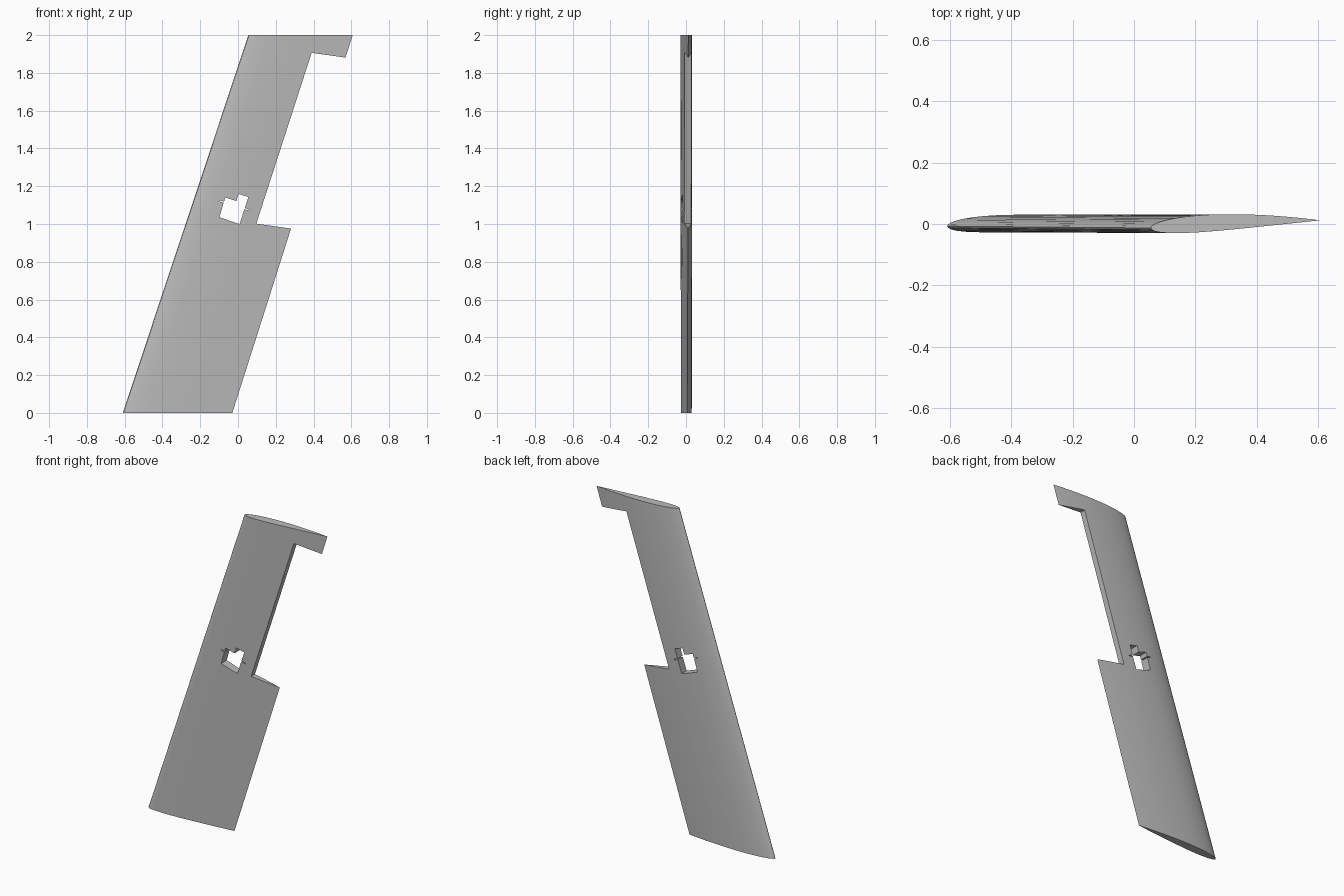
import bpy, bmesh, math

cube = bpy.data.objects.get("Cube")
if cube:
    bpy.data.objects.remove(cube)

grey = bpy.data.materials.new("plain grey")
grey.use_nodes = True
GREY = (0.5, 0.5, 0.5, 1)
grey.diffuse_color = GREY
grey.node_tree.nodes["Principled BSDF"].inputs["Base Color"].default_value = GREY


def make_object(name, bm):
    bmesh.ops.recalc_face_normals(bm, faces=bm.faces)
    mesh = bpy.data.meshes.new(name)
    bm.to_mesh(mesh)
    bm.free()
    mesh.materials.append(grey)
    obj = bpy.data.objects.new(name, mesh)
    bpy.context.collection.objects.link(obj)
    return obj


def section(bm, nose, tail, z, thick, camber, steps=20):
    """Closed aerofoil ring between a nose and a tail point (x, y)."""
    chord = tail[0] - nose[0]

    def vert(f, side):
        half = 5 * thick * (0.2969 * math.sqrt(f) - 0.126 * f - 0.3516 * f**2
                            + 0.2843 * f**3 - 0.1036 * f**4)
        y = nose[1] + f * (tail[1] - nose[1]) + 4 * camber * f * (1 - f) + side * half * chord
        return bm.verts.new((nose[0] + f * chord, y, z))

    spacing = [(1 - math.cos(math.pi * i / steps)) / 2 for i in range(steps + 1)]
    return [vert(f, 1) for f in reversed(spacing)] + [vert(f, -1) for f in spacing[1:-1]]


# Swept blade, lofted from root to tip
bm = bmesh.new()
root = section(bm, (-0.61, -0.007), (-0.03, 0.008), 0, 0.095, 0.005)
tip = section(bm, (0.055, -0.013), (0.607, 0.012), 2, 0.1, 0.008)
for i in range(len(root)):
    j = (i + 1) % len(root)
    bm.faces.new((root[i], root[j], tip[j], tip[i]))
bm.faces.new(root)
bm.faces.new(tip)
wing = make_object("wing", bm)


def cut(name, outline):
    """Cut an x-z outline straight through the wing."""
    bm = bmesh.new()
    face = bm.faces.new([bm.verts.new((x, -0.2, z)) for x, z in outline])
    moved = bmesh.ops.extrude_face_region(bm, geom=[face])["geom"]
    bmesh.ops.translate(bm, vec=(0, 0.4, 0),
                        verts=[v for v in moved if isinstance(v, bmesh.types.BMVert)])
    cutter = make_object(name, bm)
    cutter.hide_render = True
    mod = wing.modifiers.new(name, "BOOLEAN")
    mod.operation = "DIFFERENCE"
    mod.solver = "EXACT"
    mod.object = cutter
    bpy.context.view_layer.objects.active = wing
    bpy.ops.object.modifier_apply(modifier=name)
    bpy.data.objects.remove(cutter)


# Control surface recess in the trailing edge
cut("recess_cutter", [(0.097, 1.002), (0.39, 1.906), (0.75, 1.856), (0.45, 0.951)])

# Servo opening with screw slots at both sides
cut("servo_cutter", [
    (-0.098, 1.036), (0.008, 0.999), (0.034, 1.079), (0.06, 1.07), (0.062, 1.076),
    (0.036, 1.085), (0.055, 1.143), (0.003, 1.159), (-0.009, 1.122), (-0.066, 1.141),
    (-0.074, 1.118), (-0.098, 1.126), (-0.1, 1.12), (-0.076, 1.112)])

# Smooth skin with sharp cut edges
bpy.ops.object.select_all(action="DESELECT")
wing.select_set(True)
bpy.context.view_layer.objects.active = wing
bpy.ops.object.shade_smooth_by_angle(angle=math.radians(30))
